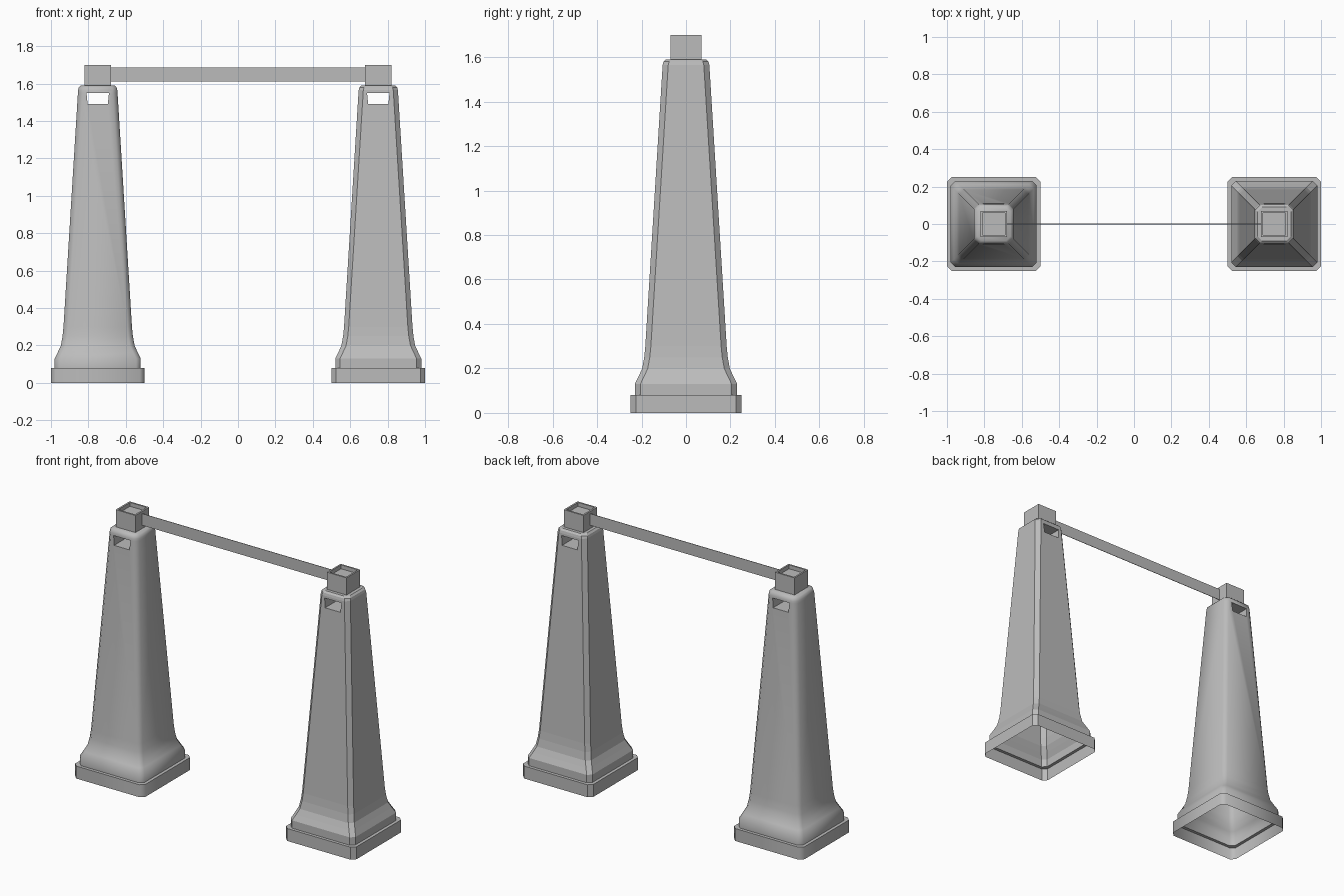
import bpy
import bmesh
from math import radians

cube = bpy.data.objects.get("Cube")
if cube:
    bpy.data.objects.remove(cube, do_unlink=True)

grey = bpy.data.materials.new("plain_grey")
grey.use_nodes = True
colour = (0.5, 0.5, 0.5, 1)
grey.diffuse_color = colour
grey.node_tree.nodes["Principled BSDF"].inputs["Base Color"].default_value = colour

POST_X = 0.75
# (half width, height) from the foot to the top of a post
PROFILE = [(0.25, 0), (0.25, 0.08), (0.23, 0.08), (0.23, 0.13), (0.213, 0.165),
           (0.197, 0.2), (0.188, 0.25), (0.183, 0.3), (0.105, 1.565),
           (0.101, 1.58), (0.09, 1.59)]
CHAMFER = 0.025
HOLE_LOW, HOLE_HIGH, HOLE_HALF = 1.49, 1.55, 0.06


def make_object(name, bm, x=0.0, smooth=False):
    mesh = bpy.data.meshes.new(name)
    bm.to_mesh(mesh)
    bm.free()
    mesh.materials.append(grey)
    obj = bpy.data.objects.new(name, mesh)
    bpy.context.collection.objects.link(obj)
    obj.location.x = x
    if smooth:
        bpy.ops.object.select_all(action="DESELECT")
        obj.select_set(True)
        bpy.context.view_layer.objects.active = obj
        bpy.ops.object.shade_smooth_by_angle(angle=radians(50))
    return obj


def chamfered_ring(bm, half, z):
    s = half - CHAMFER
    corners = [(half, -s), (half, s), (s, half), (-s, half),
               (-half, s), (-half, -s), (-s, -half), (s, -half)]
    return [bm.verts.new((x, y, z)) for x, y in corners]


def cut(bm, faces, point, normal):
    geom = set(faces)
    for f in faces:
        geom.update(f.edges)
        geom.update(f.verts)
    bmesh.ops.bisect_plane(bm, geom=list(geom), plane_co=point, plane_no=normal)


def add_handle_hole(bm):
    # Cut a window in the front and back faces, then join them with a tunnel
    for z in (HOLE_LOW, HOLE_HIGH):
        cut(bm, bm.faces[:], (0, 0, z), (0, 0, 1))

    def band():
        return [f for f in bm.faces if abs(f.normal.y) > 0.9
                and HOLE_LOW < f.calc_center_median().z < HOLE_HIGH]

    bm.normal_update()
    for x in (-HOLE_HALF, HOLE_HALF):
        cut(bm, band(), (x, 0, 0), (1, 0, 0))
        bm.normal_update()
    window = [f for f in band() if abs(f.calc_center_median().x) < 0.02]
    rims = {e for f in window for e in f.edges}
    for v in {v for e in rims for v in e.verts}:
        if v.co.z < (HOLE_LOW + HOLE_HIGH) / 2:
            v.co.x *= 0.9
    bmesh.ops.delete(bm, geom=window, context="FACES_ONLY")
    bmesh.ops.bridge_loops(bm, edges=list(rims))


def build_post(name, x, smooth):
    # Hollow tapered body, open at the bottom
    bm = bmesh.new()
    rings = [chamfered_ring(bm, h, z) for h, z in PROFILE]
    for low, high in zip(rings, rings[1:]):
        for i in range(8):
            j = (i + 1) % 8
            bm.faces.new((low[i], low[j], high[j], high[i]))
    bm.faces.new(rings[-1])
    add_handle_hole(bm)
    bmesh.ops.recalc_face_normals(bm, faces=bm.faces[:])
    make_object(name, bm, x, smooth)


def build_holder(name, x):
    # Square strap holder with a shallow recess in its top
    bm = bmesh.new()
    bmesh.ops.create_cube(bm, size=1)
    bmesh.ops.scale(bm, vec=(0.14, 0.14, 0.11), verts=bm.verts)
    bmesh.ops.translate(bm, vec=(0, 0, 1.645), verts=bm.verts)
    top = [f for f in bm.faces if f.normal.z > 0.9]
    bmesh.ops.inset_region(bm, faces=top, thickness=0.015, depth=0)
    bottom = bmesh.ops.extrude_face_region(bm, geom=top)["geom"]
    bmesh.ops.delete(bm, geom=top, context="FACES_ONLY")
    bmesh.ops.translate(bm, vec=(0, 0, -0.025),
                        verts=[g for g in bottom if isinstance(g, bmesh.types.BMVert)])
    bmesh.ops.recalc_face_normals(bm, faces=bm.faces[:])
    make_object(name, bm, x)


for side, sign in (("right", -1), ("left", 1)):
    build_post(side + "_post", sign * POST_X, smooth=(sign < 0))
    build_holder(side + "_strap_holder", sign * POST_X)

# Thin strap stretched between the holders
bm = bmesh.new()
bmesh.ops.create_cube(bm, size=1)
bmesh.ops.scale(bm, vec=(1.362, 0.003, 0.075), verts=bm.verts)
bmesh.ops.translate(bm, vec=(0, 0, 1.648), verts=bm.verts)
make_object("barrier_strap", bm)
